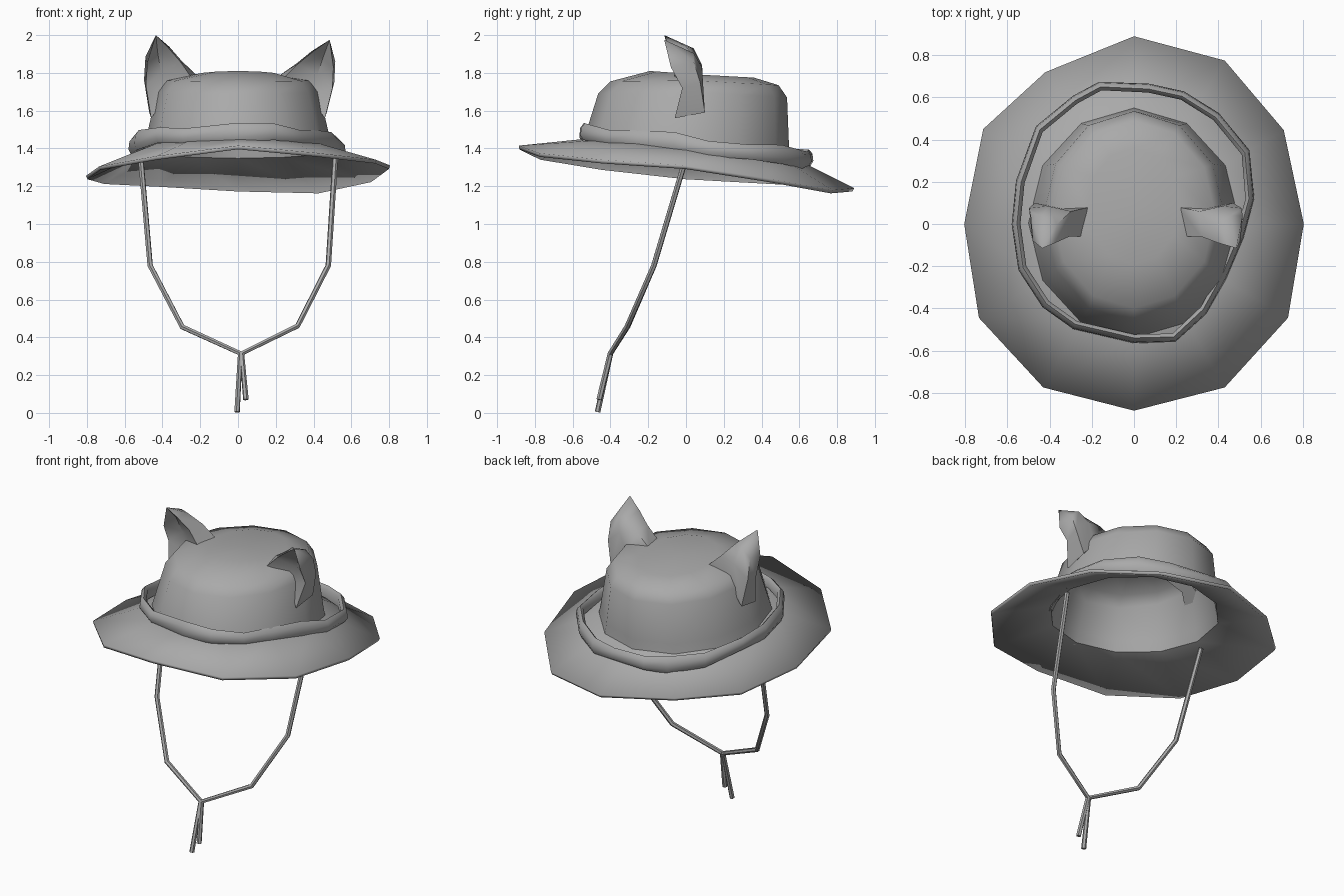
import bpy, bmesh, math
from mathutils import Vector

if "Cube" in bpy.data.objects:
    bpy.data.objects.remove(bpy.data.objects["Cube"])

grey = bpy.data.materials.new("felt_grey")
grey.diffuse_color = (0.4, 0.4, 0.4, 1)
grey.use_nodes = True
grey.node_tree.nodes["Principled BSDF"].inputs["Base Color"].default_value = grey.diffuse_color


def finish(ob, angle=50):
    ob.data.materials.append(grey)
    bpy.ops.object.select_all(action='DESELECT')
    ob.select_set(True)
    bpy.context.view_layer.objects.active = ob
    bpy.ops.object.shade_smooth_by_angle(angle=math.radians(angle))
    return ob


def loft(name, rings, tip=None, cap_start=False, wrap=False, angle=50):
    """Join closed rings of equal length; optionally end in a single point."""
    bm = bmesh.new()
    vs = [[bm.verts.new(p) for p in r] for r in rings]
    n = len(vs[0])
    pairs = list(zip(vs, vs[1:])) + ([(vs[-1], vs[0])] if wrap else [])
    for a, b in pairs:
        for i in range(n):
            j = (i + 1) % n
            bm.faces.new((a[i], a[j], b[j], b[i]))
    if tip is not None:
        t = bm.verts.new(tip)
        for i in range(n):
            bm.faces.new((vs[-1][i], vs[-1][(i + 1) % n], t))
    if cap_start:
        bm.faces.new(vs[0][::-1])
    if cap_start or wrap:
        bmesh.ops.recalc_face_normals(bm, faces=bm.faces)
    me = bpy.data.meshes.new(name)
    bm.to_mesh(me)
    bm.free()
    ob = bpy.data.objects.new(name, me)
    bpy.context.collection.objects.link(ob)
    return finish(ob, angle)


# Hat shell: twelve-sided brim rising into the crown
brim = [(0, -.885, 1.415), (.43, -.775, 1.375), (.73, -.445, 1.34), (.805, 0, 1.31),
        (.71, .445, 1.24), (.43, .775, 1.18), (0, .89, 1.19), (-.42, .72, 1.215),
        (-.715, .45, 1.23), (-.805, 0, 1.255), (-.735, -.445, 1.305), (-.43, -.775, 1.36)]


def oval(rx, front, back, zf, zs, zb):
    pts = []
    for i in range(12):
        a = i * math.tau / 12
        c = math.cos(a)
        y = (front + back) / 2 - c * (back - front) / 2
        z = zs + (zf - zs) * c if c > 0 else zs - (zb - zs) * c
        pts.append((rx * math.sin(a), y, z))
    return pts


hat = loft("hat_shell", [brim,
                         oval(.50, -.54, .55, 1.45, 1.40, 1.36),
                         oval(.485, -.525, .545, 1.50, 1.46, 1.42),
                         oval(.43, -.465, .535, 1.69, 1.70, 1.67),
                         oval(.385, -.40, .49, 1.755, 1.76, 1.735),
                         oval(.22, -.19, .36, 1.81, 1.79, 1.775)], tip=(0, .08, 1.79))
sol = hat.modifiers.new("thickness", 'SOLIDIFY')
sol.thickness = .02
sol.offset = -1

# Loose wavy band around the crown
path = [(0, -.545), (.19, -.54), (.33, -.41), (.42, -.25), (.50, -.06), (.55, .12),
        (.53, .34), (.39, .51), (.23, .61), (.07, .645), (-.16, .655), (-.28, .59),
        (-.45, .45), (-.54, .20), (-.56, 0), (-.53, -.21), (-.42, -.38), (-.28, -.48)]
rings = []
for k, (x, y) in enumerate(path):
    d = Vector((x, y - .05, 0)).normalized()
    z = 1.42 - .115 * y + .008 * math.sin(k * 2.1)
    h = .045 + .008 * math.cos(k * 1.7)
    c = Vector((x, y, z))
    rings.append([c + d * u + Vector((0, 0, v * h)) for u, v in
                  ((.005, -1), (.02, -.4), (.015, .5), (-.005, 1), (-.022, .6), (-.022, -.6))])
loft("hat_band", rings, wrap=True)

# Ears: hollowed front, rounded back, mirrored with a slightly different tip
ear = [[(.25, -.06, 1.78), (.37, .0, 1.68), (.46, -.06, 1.56),
        (.47, .10, 1.59), (.37, .08, 1.70), (.21, .08, 1.78)],
       [(.32, -.06, 1.85), (.42, .01, 1.79), (.50, -.02, 1.72),
        (.51, .075, 1.75), (.42, .085, 1.83), (.31, .06, 1.85)],
       [(.40, -.09, 1.915), (.45, -.03, 1.88), (.505, -.08, 1.83),
        (.515, .04, 1.86), (.46, .04, 1.905), (.39, .0, 1.915)]]
for name, side, lean, top in (("right_ear", 1, 0, 1.975), ("left_ear", -1, .05, 2.0)):
    rows = [[(side * (x - lean * r * .25), y, z + (top - 1.975) * r * .5) for x, y, z in row]
            for r, row in enumerate(ear)]
    loft(name, rows, tip=(side * (.485 - lean), -.115, top), cap_start=True, angle=60)


# Chin cord: two strands meeting at a knot, with two loose tails
def cord(name, pts):
    cu = bpy.data.curves.new(name, 'CURVE')
    cu.dimensions = '3D'
    cu.bevel_depth = .015
    cu.bevel_resolution = 1
    cu.use_fill_caps = True
    sp = cu.splines.new('POLY')
    sp.points.add(len(pts) - 1)
    for p, co in zip(sp.points, pts):
        p.co = (*co, 1)
    ob = bpy.data.objects.new(name, cu)
    bpy.context.collection.objects.link(ob)
    bpy.ops.object.select_all(action='DESELECT')
    ob.select_set(True)
    bpy.context.view_layer.objects.active = ob
    bpy.ops.object.convert(target='MESH')
    finish(bpy.context.object)


knot = (.012, -.40, .315)
cord("left_cord", [(-.515, 0, 1.35), (-.465, -.17, .78), (-.295, -.31, .455),
                   knot, (-.005, -.468, .005)])
cord("right_cord", [(.515, 0, 1.35), (.478, -.17, .78), (.315, -.31, .46),
                    (.02, -.40, .315), (.042, -.46, .07)])
